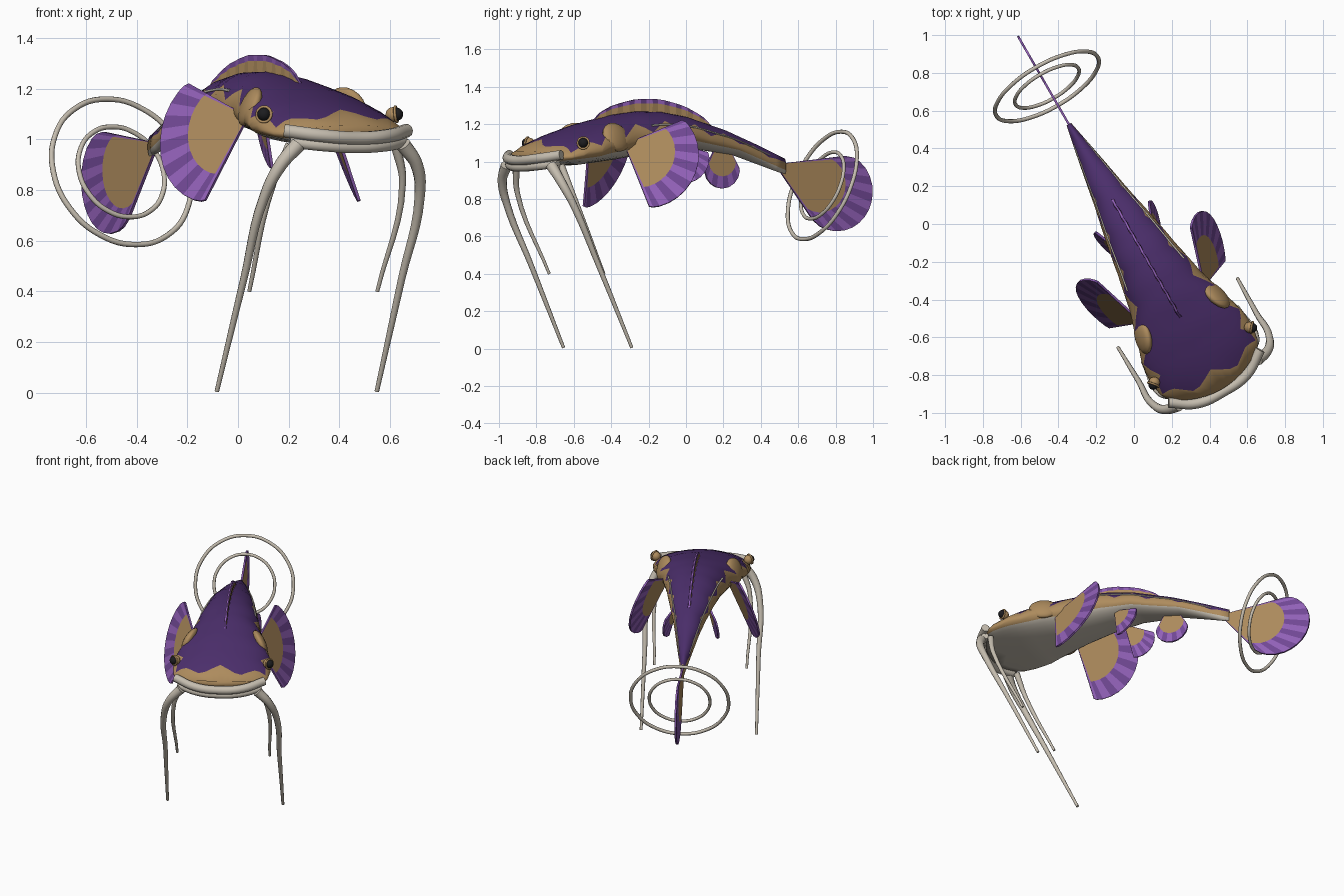
import bpy, bmesh, math
from mathutils import Vector, Matrix

if "Cube" in bpy.data.objects:
    bpy.data.objects.remove(bpy.data.objects["Cube"])

# Local frame: x = sideways, y = snout to tail; the whole fish is turned 30 degrees
WORLD = Matrix.Translation((0.465, -0.875, 0)) @ Matrix.Rotation(math.radians(30), 4, 'Z')

def mat(name, rgb):
    m = bpy.data.materials.new(name)
    m.diffuse_color = (*rgb, 1)
    m.use_nodes = True
    m.node_tree.nodes["Principled BSDF"].inputs["Base Color"].default_value = m.diffuse_color
    return m

PURPLE = mat("dark purple", (0.072, 0.028, 0.15))
MID = mat("medium purple", (0.165, 0.065, 0.3))
LILAC = mat("light purple", (0.29, 0.12, 0.48))
TAN = mat("tan", (0.42, 0.26, 0.11))
BONE = mat("bone grey", (0.56, 0.51, 0.43))
BLACK = mat("black", (0.012, 0.012, 0.014))

def add(name, mesh, mats, smooth=True):
    ob = bpy.data.objects.new(name, mesh)
    bpy.context.scene.collection.objects.link(ob)
    ob.matrix_world = WORLD
    if not mesh.materials:
        for m in mats:
            mesh.materials.append(m)
    for p in mesh.polygons:
        p.use_smooth = smooth
    return ob

def from_bm(name, bm, mats, smooth=True):
    bmesh.ops.recalc_face_normals(bm, faces=bm.faces)
    me = bpy.data.meshes.new(name)
    bm.to_mesh(me)
    bm.free()
    return add(name, me, mats, smooth)

def lerp_table(table, s):
    if s <= table[0][0]:
        return table[0][1]
    for (a, u), (b, v) in zip(table, table[1:]):
        if s <= b:
            return u + (v - u) * (s - a) / (b - a)
    return table[-1][1]

def tube(name, pts, r0, r1, material, sides=3, cyclic=False):
    """Smooth tapering tube through points."""
    cu = bpy.data.curves.new(name, 'CURVE')
    cu.dimensions = '3D'
    cu.bevel_depth, cu.bevel_resolution = 1.0, sides
    cu.resolution_u, cu.use_fill_caps = 6, True
    sp = cu.splines.new('BEZIER')
    sp.bezier_points.add(len(pts) - 1)
    sp.use_cyclic_u = cyclic
    for i, (bp, p) in enumerate(zip(sp.bezier_points, pts)):
        bp.co = p
        bp.handle_left_type = bp.handle_right_type = 'AUTO'
        bp.radius = r0 + (r1 - r0) * i / (len(pts) - 1)
    tmp = bpy.data.objects.new(name + "_path", cu)
    bpy.context.scene.collection.objects.link(tmp)
    bpy.context.view_layer.update()
    me = bpy.data.meshes.new_from_object(tmp.evaluated_get(bpy.context.evaluated_depsgraph_get()))
    bpy.data.objects.remove(tmp)
    me.materials.clear()
    return add(name, me, [material])

# Body profile tables along the length
WIDTH = [(0, .27), (.05, .295), (.1, .305), (.2, .31), (.3, .3), (.45, .265), (.58, .22),
         (.8, .175), (1, .138), (1.15, .105), (1.4, .058), (1.62, .014)]
TOP = [(0, 1.055), (.05, 1.085), (.1, 1.11), (.2, 1.15), (.35, 1.2), (.55, 1.25), (.7, 1.268),
       (.85, 1.265), (1, 1.24), (1.24, 1.17), (1.47, 1.08), (1.62, 1.015)]
RIM = [(0, 1.02), (.1, 1.03), (.3, 1.06), (.5, 1.1), (.8, 1.14), (1, 1.135), (1.3, 1.08), (1.62, .97)]
BOT = [(0, .98), (.3, .98), (.55, 1.01), (.8, 1.05), (1, 1.075), (1.3, 1.035), (1.62, .93)]

def skin(s, a):
    """Point on the body at length s and section angle a (0 = right side, 90 = top)."""
    c, n = math.cos(a), math.sin(a)
    rim = lerp_table(RIM, s)
    h = lerp_table(TOP, s) - rim if n > 0 else rim - lerp_table(BOT, s)
    bow = .09 * max(0, 1 - s / .4) * c * c
    return Vector((lerp_table(WIDTH, s) * c, s + bow, rim + h * n))

# Body: dark back, zigzag tan flanks, bone belly
NT, NS, NB = 16, 4, 12
SNOUT = [(0, .12), (.42, .045), (.75, .1), (1, .06)]
bm = bmesh.new()
rings, ss = [], [0, .08, .15] + [.2 + .05 * i for i in range(28)] + [1.62]
for k, s in enumerate(ss):
    tri = abs((s / .2) % 1 - .5) * 2
    hi = math.radians(12 + 26 * tri)
    lo = math.radians(-24)
    angs = [hi + (math.pi - 2 * hi) * i / NT for i in range(NT)]
    angs += [math.pi - hi + (hi - lo) * i / NS for i in range(NS)]
    angs += [math.pi - lo + (math.pi + 2 * lo) * i / NB for i in range(NB)]
    angs += [2 * math.pi + lo + (hi - lo) * i / NS for i in range(NS)]
    ring = []
    for a in angs:
        sk = lerp_table(SNOUT, abs(math.cos(a))) if k == 1 else s
        ring.append(bm.verts.new(skin(sk, a)))
    rings.append(ring)
n = len(rings[0])
for k in range(len(rings) - 1):
    for i in range(n):
        j = (i + 1) % n
        f = bm.faces.new((rings[k][i], rings[k][j], rings[k + 1][j], rings[k + 1][i]))
        belly = NT + NS <= i < NT + NS + NB
        f.material_index = 2 if belly else (0 if i < NT and k > 0 else 1)
for ring in (rings[0], rings[-1]):
    bm.faces.new(ring).material_index = 1
from_bm("body", bm, [PURPLE, TAN, BONE])

def solid(ob, t):
    m = ob.modifiers.new("thickness", 'SOLIDIFY')
    m.thickness, m.offset = t, 0

def fan(name, root, a, b, bulge, inner, rays):
    """Flat fin: tan web, margin of alternating light and medium purple rays."""
    root, a, b = Vector(root), Vector(a), Vector(b)
    ea, eb = a - root, b - root
    bm = bmesh.new()
    c = bm.verts.new(root)
    ts = [0, .03] + [i / rays for i in range(1, rays)] + [.97, 1]
    prev = None
    for i, t in enumerate(ts):
        d = ea.normalized().slerp(eb.normalized(), t)
        r = ea.length + (eb.length - ea.length) * t + bulge * max(0, math.sin(math.pi * t)) ** .6
        cur = (bm.verts.new(root + d * r * inner), bm.verts.new(root + d * r))
        if prev:
            edge = i == 1 or i == len(ts) - 1
            ray = 1 + i % 2
            bm.faces.new((c, prev[0], cur[0])).material_index = 1 if edge else 0
            bm.faces.new((prev[0], prev[1], cur[1], cur[0])).material_index = ray
        prev = cur
    solid(from_bm(name, bm, [TAN, LILAC, MID], False), .012)

# Tail and anal fins
fan("tail_fin", (0, 1.56, .985), (0, 1.99, 1.03), (0, 1.79, .69), .222, .72, 14)
fan("anal_fin", (0, 1.23, 1.15), (0, 1.335, .97), (0, 1.13, .965), .085, .78, 8)

# Dorsal fin strip
bm = bmesh.new()
prev = None
for i in range(21):
    t = i / 20
    s = .44 + .72 * t
    z = lerp_table(TOP, s)
    h = .068 * max(0, math.sin(math.pi * t)) ** .5
    x = .004 * (-1) ** i
    cur = [bm.verts.new((x * k, s, z + dz)) for k, dz in ((0, -.02), (1, h * .65), (.3, h))]
    if prev:
        for k in range(2):
            bm.faces.new((prev[k], prev[k + 1], cur[k + 1], cur[k])).material_index = k * (1 + i % 2)
    prev = cur
solid(from_bm("dorsal_fin", bm, [TAN, LILAC, MID], False), .012)

def ball(name, loc, scale, material, rot=0, tilt=0):
    bm = bmesh.new()
    bmesh.ops.create_uvsphere(bm, u_segments=16, v_segments=10, radius=1, matrix=
        Matrix.Translation(loc) @ Matrix.Rotation(rot, 4, 'Z') @ Matrix.Rotation(tilt, 4, 'Y')
        @ Matrix.Diagonal((*scale, 1)))
    from_bm(name, bm, [material])

# Paired parts
for side, k in (("right", 1), ("left", -1)):
    fan(side + "_pectoral_fin", (k * .19, .52, 1.09), (k * .285, .82, 1.22),
        (k * .35, .58, .76), .055, .68, 12)
    fan(side + "_pelvic_fin", (k * .09, .88, 1.1), (k * .16, 1.05, 1.05),
        (k * .15, .92, .89), .025, .65, 8)
    # Eye: tan ball, rim and dark pupil looking out and forward
    eye, look = Vector((k * .292, .21, 1.098)), Vector((k * .75, -.62, .1)).normalized()
    ball(side + "_eye", eye, (.03,) * 3, TAN)
    ball(side + "_pupil", eye + look * .014, (.026,) * 3, BLACK)
    u = look.cross(Vector((0, 0, 1))).normalized()
    v = u.cross(look)
    tube(side + "_eye_rim", [eye + look * .012 + .03 * (u * math.cos(q * math.pi / 4) + v * math.sin(q * math.pi / 4))
                             for q in range(8)], .006, .006, TAN, 1, True)
    # Gill cover bump, leaning over the back
    ball(side + "_gill_cover", (k * .222, .45, 1.13), (.034, .095, .082), TAN, k * .3, -k * .4)
    # Whiskers
    tube(side + "_long_whisker", [(k * .24, .04, .98), (k * .31, .055, .9), (k * .355, .11, .77),
         (k * .36, .26, .45), (k * .365, .465, .005)], .031, .009, BONE)
    tube(side + "_short_whisker", [(k * .24, .1, .98), (k * .295, .14, .83),
         (k * .292, .335, .4)], .02, .008, BONE)
    # Pale lateral line
    tube(side + "_lateral_line", [skin(.7 + .09 * i, math.pi / 2 - k * math.radians(62))
         for i in range(10)], .006, .004, BONE, 1)

# Lips
tube("upper_lip", [(-.28, .08, 1.035), (-.15, 0, 1.015), (0, -.015, 1.005), (.15, 0, 1.015),
                   (.28, .08, 1.035)], .027, .027, BONE)
tube("lower_lip", [(-.26, .07, .99), (-.14, .01, .975), (0, -.005, .968), (.14, .01, .975),
                   (.26, .07, .99)], .023, .023, BONE)

# Two floating rings around the tail
up = Vector((0, math.sin(math.radians(22)), math.cos(math.radians(22))))
for name, R, r in (("outer_ring", .31, .011), ("inner_ring", .192, .01)):
    tube(name, [Vector((0, 1.852, .872)) + Vector((R, 0, 0)) * math.cos(q * math.pi / 6)
                + up * R * math.sin(q * math.pi / 6) for q in range(12)], r, r, BONE, 2, True)
